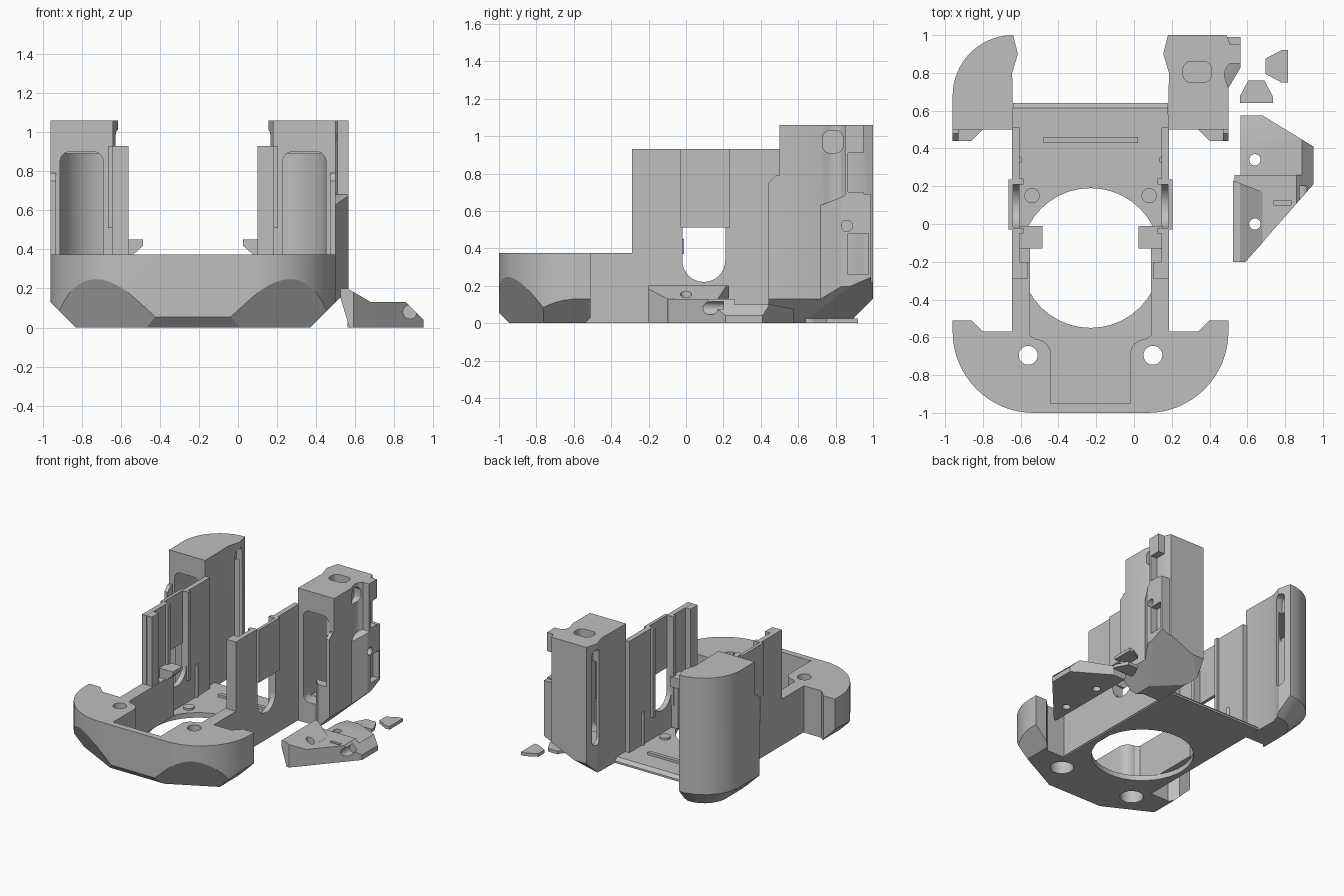
import bpy, bmesh
from math import sin, cos, radians
from mathutils import Matrix, Vector

if "Cube" in bpy.data.objects:
    bpy.data.objects.remove(bpy.data.objects["Cube"], do_unlink=True)

grey = bpy.data.materials.new("plain_grey")
grey.use_nodes = True
tone = (0.52, 0.52, 0.52, 1)
grey.diffuse_color = tone
grey.node_tree.nodes["Principled BSDF"].inputs["Base Color"].default_value = tone
parts = []


def arc(a, b, r, start, end, n=16):
    angles = [radians(start + (end - start) * i / n) for i in range(n + 1)]
    return [(a + r * cos(t), b + r * sin(t)) for t in angles]


def circle(a, b, r):
    return arc(a, b, r, 0, 360, 40)[:-1]


def rounded(a0, b0, a1, b1, r):
    return (arc(a1 - r, b1 - r, r, 0, 90, 6) + arc(a0 + r, b1 - r, r, 90, 180, 6)
            + arc(a0 + r, b0 + r, r, 180, 270, 6) + arc(a1 - r, b0 + r, r, 270, 360, 6))


def rect(a0, b0, a1, b1):
    return [(a0, b0), (a1, b0), (a1, b1), (a0, b1)]


def prism(name, pts, lo, hi, axis="z", side=1):
    """Extrude a flat outline along an axis; side=-1 mirrors it in x."""
    place = {"x": lambda a, b, t: (side * t, a, b),
             "y": lambda a, b, t: (side * a, t, b),
             "z": lambda a, b, t: (side * a, b, t)}[axis]
    bm = bmesh.new()
    ends = [[bm.verts.new(place(a, b, t)) for a, b in pts] for t in (lo, hi)]
    for ring in ends:
        bm.faces.new(ring)
    for i in range(len(pts)):
        j = (i + 1) % len(pts)
        bm.faces.new((ends[0][i], ends[0][j], ends[1][j], ends[1][i]))
    bmesh.ops.recalc_face_normals(bm, faces=bm.faces)
    mesh = bpy.data.meshes.new(name)
    bm.to_mesh(mesh)
    bm.free()
    mesh.materials.append(grey)
    ob = bpy.data.objects.new(name, mesh)
    bpy.context.scene.collection.objects.link(ob)
    parts.append(ob)
    return ob


def clip(ob, point, normal, side=1):
    """Slice away everything beyond a plane and close the cut."""
    bm = bmesh.new()
    bm.from_mesh(ob.data)
    flip = Vector((side, 1, 1))
    res = bmesh.ops.bisect_plane(bm, geom=bm.verts[:] + bm.edges[:] + bm.faces[:], dist=1e-5,
                                 plane_co=Vector(point) * flip,
                                 plane_no=Vector(normal) * flip, clear_outer=True)
    edges = [g for g in res["geom_cut"] if isinstance(g, bmesh.types.BMEdge)]
    if edges:
        bmesh.ops.holes_fill(bm, edges=edges)
    bmesh.ops.recalc_face_normals(bm, faces=bm.faces)
    bm.to_mesh(ob.data)
    bm.free()


def cut(ob, pts, lo, hi, axis="z", side=1):
    tool = prism("cutter", pts, lo, hi, axis, side)
    parts.remove(tool)
    mod = ob.modifiers.new("cut", "BOOLEAN")
    mod.operation, mod.solver, mod.object = "DIFFERENCE", "EXACT", tool
    bpy.context.view_layer.update()
    mesh = bpy.data.meshes.new_from_object(ob.evaluated_get(bpy.context.evaluated_depsgraph_get()))
    ob.modifiers.clear()
    ob.data = mesh
    bpy.data.objects.remove(tool, do_unlink=True)


# Front bumper: rounded plan, faceted underside, open tray and screw holes
half = arc(0.3, -0.57, 0.43, -90, 0) + [(0.73, -0.51), (0.63, -0.51), (0.57, -0.57)]
bumper = prism("front_bumper", half + [(-a, b) for a, b in reversed(half)], 0, 0.375)
clip(bumper, (0, -0.945, 0), (0, -1, -1))
for s in (1, -1):
    clip(bumper, (0.6, 0, 0), (1, 0, -1), s)
    clip(bumper, (0.24, -0.945, 0), (0.457, -0.889, -0.5), s)
tray = [(0.21, -0.95)] + arc(0.29, -0.69, 0.08, 180, 90, 6) + [(0.32, -0.59), (0.32, -0.5)]
cut(bumper, tray + [(-a, b) for a, b in reversed(tray)], 0.04, 0.5)
for s in (1, -1):
    cut(bumper, circle(0.33, -0.695, 0.05), -0.1, 0.5, side=s)
    cut(bumper, circle(0.33, -0.695, 0.085), -0.1, 0.2, side=s)

# Floor with the large round opening
floor = prism("floor_plate", rect(-0.41, -0.58, 0.41, 0.64), 0, 0.04)
clip(floor, (0, 0.64, 0.015), (0, 1, 1))
cut(floor, circle(0, -0.18, 0.37), -0.1, 0.2)
prism("floor_rib", rect(-0.25, 0.43, 0.25, 0.46), 0.03, 0.06)

# Side walls and rear ducts
for s, label in ((1, "left"), (-1, "right")):
    wall = prism(label + "_wall", [(-0.58, 0.01), (0.51, 0.01), (0.51, 0.93), (-0.29, 0.93),
                                   (-0.29, 0.375), (-0.58, 0.375)], 0.375, 0.415, "x", s)
    cut(wall, arc(0.095, 0.335, 0.115, 180, 360) + [(0.21, 1), (-0.02, 1)], 0.3, 0.5, "x", s)
    prism(label + "_channel_plate", rect(-0.03, 0.51, 0.235, 0.93), 0.41, 0.435, "x", s)
    for y in (-0.05, 0.21):
        prism(label + "_channel_flange", rect(0.355, y, 0.38, y + 0.03), 0.22, 0.929, side=s)
    sill = prism(label + "_sill", rect(0.32, -0.58, 0.414, -0.025), 0.01, 0.375, side=s)
    cut(sill, circle(0, -0.18, 0.37), -0.1, 0.04)
    prism(label + "_post", rect(0.33, -0.289, 0.414, -0.2), 0.3, 0.929, side=s)
    prism(label + "_clip", [(0.255, 0.45), (0.255, 0.42), (0.31, 0.37), (0.38, 0.37),
                            (0.38, 0.45)], -0.13, -0.01, "y", s)
    prism(label + "_boss", circle(0.31, 0.15, 0.04), 0.02, 0.055, side=s)
    prism(label + "_wall_rib", circle(0.38, 0.34, 0.018), 0.03, 0.3, side=s)

    inner = [(0.41, 0.5), (0.415, 0.8), (0.385, 0.9), (0.41, 1)]
    if s > 0:
        outer = [(0.72, 1), (0.74, 0.95), (0.795, 0.95), (0.795, 0.85), (0.74, 0.85)] + \
            arc(0.79, 0.79, 0.08, 150, 200, 6) + [(0.73, 0.72), (0.73, 0.5)]
    else:
        outer = arc(0.41, 0.68, 0.32, 88, 0) + [(0.73, 0.5)]
    duct = prism(label + "_duct", inner + outer, 0, 1.06, side=s)
    strip = prism(label + "_duct_strip", rect(0.7, 0.44, 0.73, 0.51), 0.3, 0.79, side=s)
    clip(strip, (0.73, 0.44, 0.75), (0, -1, 1), s)
    hook = prism(label + "_duct_hook", [(0.73, 0.44), (0.73, 0.51), (0.57, 0.51), (0.57, 0.5),
                                        (0.63, 0.44)], 0, 0.37, side=s)
    shells = [duct, hook]
    if s > 0:
        cover = prism("cable_cover", [(0.69, 0.7), (0.73, 0.72), (0.795, 0.83), (0.795, 0.99),
                                      (0.69, 0.99)], 0, 0.69)
        clip(cover, (0.73, 0.72, 0.63), (0, -0.4, 1))
        shells.append(cover)
    for ob in shells:
        clip(ob, (0.6, 0, 0), (1, 0, -1), s)
        clip(ob, (0, 0.87, 0), (0, 1, -1), s)
        if s > 0:
            clip(ob, (0.6, 0.62, 0), (1, 1, -2.3))
        else:
            for a, b in arc(0, 0, 1, 15, 75, 4):
                clip(ob, (0.41 + 0.19 * a, 0.68 + 0.19 * b, 0), (a, b, -1), s)
    # Air passage: front inlet, curved bend and slot towards the middle
    cut(duct, rounded(0.46, 0.17, 0.68, 0.9, 0.05), 0.4, 0.6, "y", s)
    bend = [(0.46, 0.58), (0.68, 0.58)] + arc(0.42, 0.7, 0.26, 0, 90) + [(0.42, 0.86), (0.46, 0.8)]
    cut(duct, bend, 0.18, 0.89, side=s)
    cut(duct, rounded(0.86, 0.25, 0.95, 1.01, 0.04), 0.3, 0.45, "x", s)
    if s > 0:
        # Connector openings and service pockets on one duct only
        cut(duct, rounded(0.49, 0.75, 0.64, 0.86, 0.04), 0.97, 1.2)
        cut(duct, rounded(0.73, 0.91, 0.84, 1.03, 0.04), 0.67, 0.78, "x")
        for ob in (duct, cover):
            for low, high in ((0.7, 0.91), (0.26, 0.48)):
                cut(ob, rect(0.865, low, 0.975, high), 0.74, 0.9, "x")
            cut(ob, circle(0.86, 0.52, 0.03), 0.7, 0.9, "x")

# The assembly sits off centre to make room for the loose parts
for ob in parts:
    ob.data.transform(Matrix.Translation((-0.23, 0, 0)))

# Loose bracket: base, raised ridge and low rear wing
base_plan = [(0.525, -0.2), (0.59, -0.2), (0.95, 0.21), (0.95, 0.26), (0.525, 0.26)]
base = prism("bracket_base", base_plan, 0, 0.13)
ridge = prism("bracket_ridge", [(0.525, -0.2), (0.59, -0.2), (0.68, -0.1), (0.68, 0.17),
                                (0.525, 0.23)], 0, 0.2)
clip(ridge, (0.56, 0, 0.2), (0.5, 0, 0.86))
wing = prism("bracket_wing", [(0.565, 0.25), (0.95, 0.25), (0.95, 0.41), (0.68, 0.575),
                              (0.565, 0.575)], 0, 0.1)
clip(wing, (0.6, 0.45, 0.1), (0, 0.2, 1))
for ob in (base, ridge, wing):
    clip(ob, (0.57, 0, 0), (-1, 0, -0.3))
    clip(ob, (0.86, 0, 0.13), (1, 0, 1))
    for y in (0, 0.34):
        cut(ob, circle(0.64, y, 0.03), -0.1, 0.3)
cut(base, circle(0.88, 0.08, 0.035), 0.05, 0.2, "y")
cut(base, rect(0.74, 0.1, 0.83, 0.125), 0.09, 0.2)

# Two small loose covers
for name, plan in (("cover_a", [(0.56, 0.64), (0.735, 0.64), (0.735, 0.675), (0.69, 0.76),
                                (0.605, 0.76), (0.56, 0.675)]),
                   ("cover_b", [(0.815, 0.75), (0.815, 0.92), (0.78, 0.92), (0.695, 0.875),
                                (0.695, 0.795), (0.78, 0.75)])):
    prism(name, plan, 0, 0.025)

# Smooth the curves, keep the edges crisp
for ob in parts:
    ob.data.shade_smooth()
    ob.data.set_sharp_from_angle(angle=radians(25))
